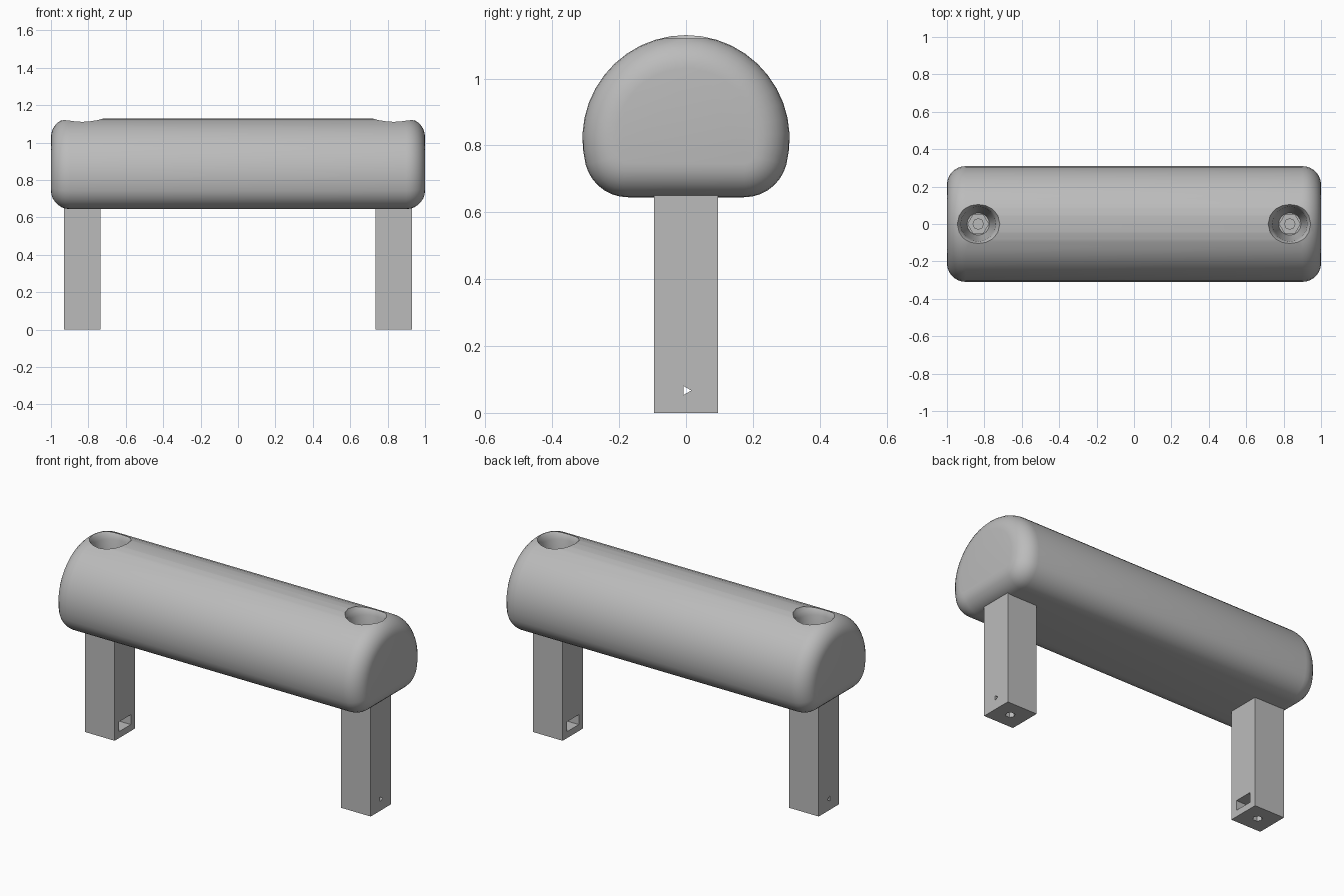
import bpy, bmesh
from math import sin, cos, pi, atan2, radians

if "Cube" in bpy.data.objects:
    bpy.data.objects.remove(bpy.data.objects["Cube"])

GREY = (0.5, 0.5, 0.5, 1)
mat = bpy.data.materials.new("plain grey")
mat.use_nodes = True
mat.diffuse_color = GREY
mat.node_tree.nodes["Principled BSDF"].inputs["Base Color"].default_value = GREY


def loft(name, rings):
    """Skin equal-length rings of points and cap both ends."""
    bm = bmesh.new()
    loops = [[bm.verts.new(p) for p in ring] for ring in rings]
    n = len(loops[0])
    for a, b in zip(loops, loops[1:]):
        for i in range(n):
            j = (i + 1) % n
            bm.faces.new((a[i], a[j], b[j], b[i]))
    bm.faces.new(loops[0])
    bm.faces.new(loops[-1])
    bmesh.ops.recalc_face_normals(bm, faces=bm.faces[:])
    mesh = bpy.data.meshes.new(name)
    bm.to_mesh(mesh)
    bm.free()
    mesh.materials.append(mat)
    obj = bpy.data.objects.new(name, mesh)
    bpy.context.collection.objects.link(obj)
    return obj


def turned(name, x, profile, sides):
    """Vertical turned solid from (radius, z) pairs."""
    return loft(name, [[(x + r * cos(2 * pi * i / sides), r * sin(2 * pi * i / sides), z)
                        for i in range(sides)] for r, z in profile])


def box(name, x0, x1, y, z0, z1):
    corners = ((x0, -y), (x1, -y), (x1, y), (x0, y))
    return loft(name, [[(a, b, z) for a, b in corners] for z in (z0, z1)])


def cut(obj, cutter):
    cutter.hide_render = True
    mod = obj.modifiers.new("cut", "BOOLEAN")
    mod.operation = "DIFFERENCE"
    mod.solver = "EXACT"
    mod.object = cutter
    bpy.context.view_layer.objects.active = obj
    bpy.ops.object.modifier_apply(modifier=mod.name)
    bpy.data.objects.remove(cutter)


def smooth(obj, angle):
    bpy.ops.object.select_all(action="DESELECT")
    obj.select_set(True)
    bpy.context.view_layer.objects.active = obj
    bpy.ops.object.shade_smooth_by_angle(angle=radians(angle))


# Grip section: large arc on top, smaller rounded corners, flat underside
MID, RAD, CORNER, CY, CZ = 0.82, 0.31, 0.13, 0.174, 0.775
START = atan2(CZ - MID, CY)


def section(x, inset):
    pts = []
    for i in range(25):
        a = START + (pi - 2 * START) * i / 24
        pts.append((x, (RAD - inset) * cos(a), MID + (RAD - inset) * sin(a)))
    r = CORNER - inset
    left = [(CY + r * cos(a), CZ + r * sin(a))
            for a in [-pi / 2 + (START + pi / 2) * k / 7 for k in range(7)]]
    pts += [(x, -y, z) for y, z in reversed(left)]
    pts += [(x, y, z) for y, z in left]
    return pts


# Grip body with rounded ends
FILLET = 0.1
ends = [(1 - FILLET * (1 - sin(t)), FILLET * (1 - cos(t)))
        for t in [pi / 2 * k / 7 for k in range(8)]]
rings = [section(-x, d) for x, d in reversed(ends)] + [section(x, d) for x, d in ends]
grip = loft("grip", rings)

LEG_X = 0.833
for side, word in ((-1, "right"), (1, "left")):
    x = side * LEG_X

    # Tapered bolt well with flared rim, hexagonal seat and pilot hole
    cut(grip, turned("well_cutter", x, ((0.125, 1.16), (0.113, 1.122), (0.102, 1.108),
                                        (0.094, 1.08), (0.088, 1.03), (0.06, 0.84)), 16))
    cut(grip, turned("seat_cutter", x, ((0.055, 0.9), (0.055, 0.8)), 6))
    cut(grip, turned("pilot_cutter", x, ((0.028, 0.9), (0.028, 0.72)), 8))

    # Square leg with nut slot inside, push-out hole outside and bolt hole below
    leg = box(word + "_leg", x - 0.097, x + 0.097, 0.095, 0, 0.66)
    slot = sorted((x - side * 0.12, x + side * 0.05))
    cut(leg, box("slot_cutter", slot[0], slot[1], 0.055, 0.038, 0.096))
    tri = [(0.016 * cos(2 * pi * k / 3), 0.067 + 0.016 * sin(2 * pi * k / 3)) for k in range(3)]
    cut(leg, loft("push_cutter", [[(x + side * d, y, z) for y, z in tri] for d in (0.03, 0.12)]))
    cut(leg, turned("bolt_cutter", x, ((0.026, -0.02), (0.026, 0.3)), 6))
    smooth(leg, 20)

smooth(grip, 35)
